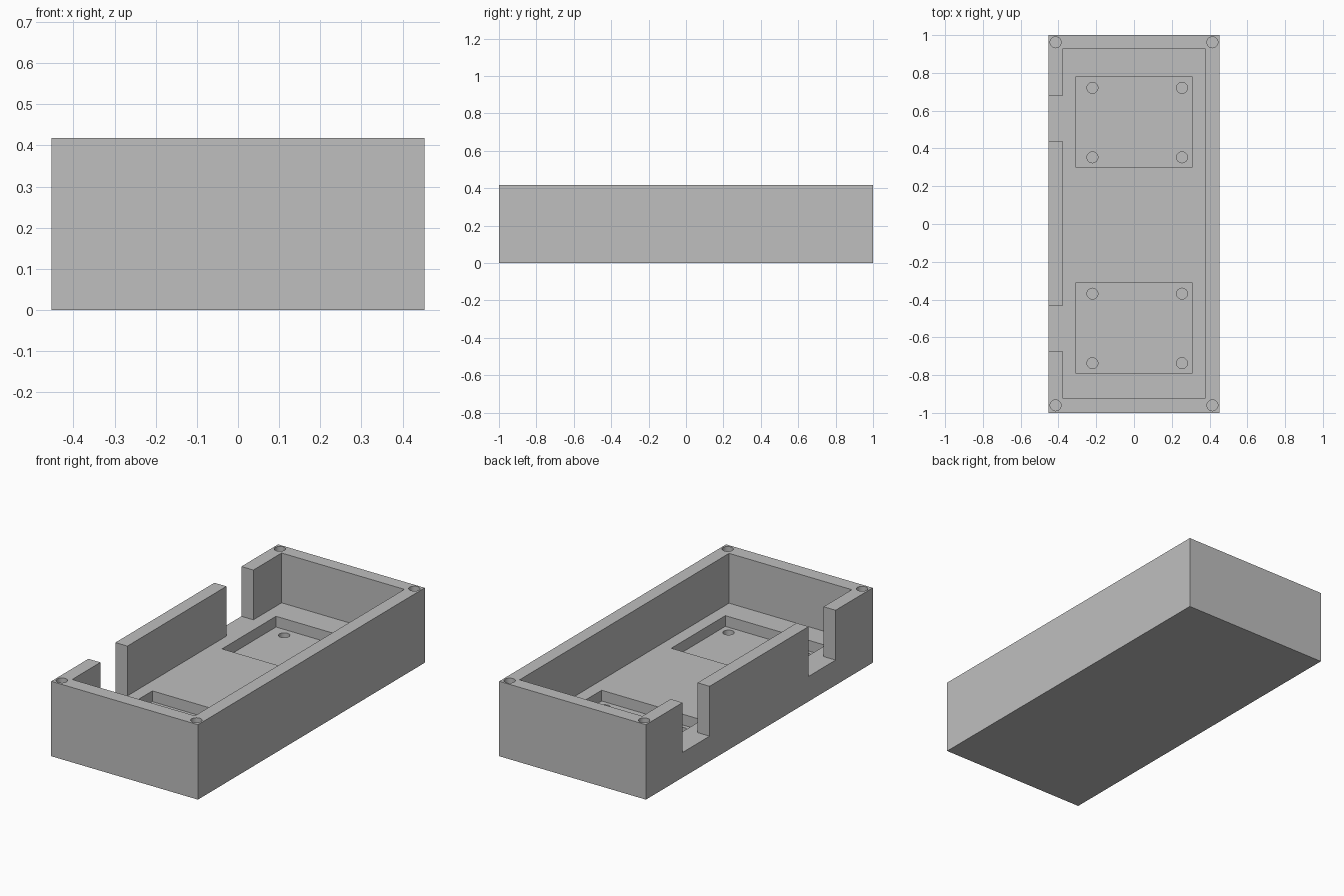
import bpy
from math import radians

cube = bpy.data.objects.get("Cube")
if cube:
    bpy.data.objects.remove(cube, do_unlink=True)

HALF_X, HEIGHT, FLOOR, POCKET = 0.453, 0.418, 0.14, 0.08

grey = bpy.data.materials.new("plain grey")
grey.use_nodes = True
colour = (0.52, 0.52, 0.52, 1)
grey.diffuse_color = colour
grey.node_tree.nodes["Principled BSDF"].inputs["Base Color"].default_value = colour


def box(name, x0, x1, y0, y1, z0, z1):
    bpy.ops.mesh.primitive_cube_add(
        size=1, location=((x0 + x1) / 2, (y0 + y1) / 2, (z0 + z1) / 2))
    ob = bpy.context.object
    ob.name = name
    ob.scale = (x1 - x0, y1 - y0, z1 - z0)
    bpy.ops.object.transform_apply(location=True, rotation=False, scale=True)
    ob.data.materials.append(grey)
    return ob


def drill(name, x, y, z0, z1):
    bpy.ops.mesh.primitive_cylinder_add(
        vertices=32, radius=0.029, depth=z1 - z0, location=(x, y, (z0 + z1) / 2))
    ob = bpy.context.object
    ob.name = name
    ob.data.materials.append(grey)
    return ob


def cut(body, cutter):
    cutter.hide_render = True
    mod = body.modifiers.new(cutter.name, "BOOLEAN")
    mod.operation = "DIFFERENCE"
    mod.solver = "EXACT"
    mod.object = cutter
    bpy.ops.object.select_all(action="DESELECT")
    body.select_set(True)
    bpy.context.view_layer.objects.active = body
    bpy.ops.object.modifier_apply(modifier=mod.name)
    bpy.data.objects.remove(cutter, do_unlink=True)


# Solid block and main cavity
tray = box("enclosure_tray", -HALF_X, HALF_X, -1, 1, 0, HEIGHT)
cut(tray, box("cavity", -0.379, 0.379, -0.921, 0.926, FLOOR, 0.6))

# Two openings in one long wall, level with the cavity floor
for y0, y1 in ((0.439, 0.677), (-0.672, -0.434)):
    cut(tray, box("wall_opening", -0.6, -0.34, y0, y1, FLOOR, 0.6))

# Two recessed pockets, each with four mounting holes
for y in (0.54, -0.55):
    cut(tray, box("floor_pocket", -0.31, 0.309, y - 0.238, y + 0.238, POCKET, 0.3))
    for x in (-0.22, 0.254):
        for dy in (-0.184, 0.184):
            cut(tray, drill("mounting_hole", x, y - 0.003 + dy, 0.04, 0.2))

# Screw holes in the rim corners
for x in (-0.415, 0.415):
    for y in (-0.96, 0.962):
        cut(tray, drill("corner_hole", x, y, 0.28, 0.5))

# Rounded hole walls, sharp edges elsewhere
bpy.ops.object.select_all(action="DESELECT")
tray.select_set(True)
bpy.context.view_layer.objects.active = tray
bpy.ops.object.shade_smooth_by_angle(angle=radians(30))
